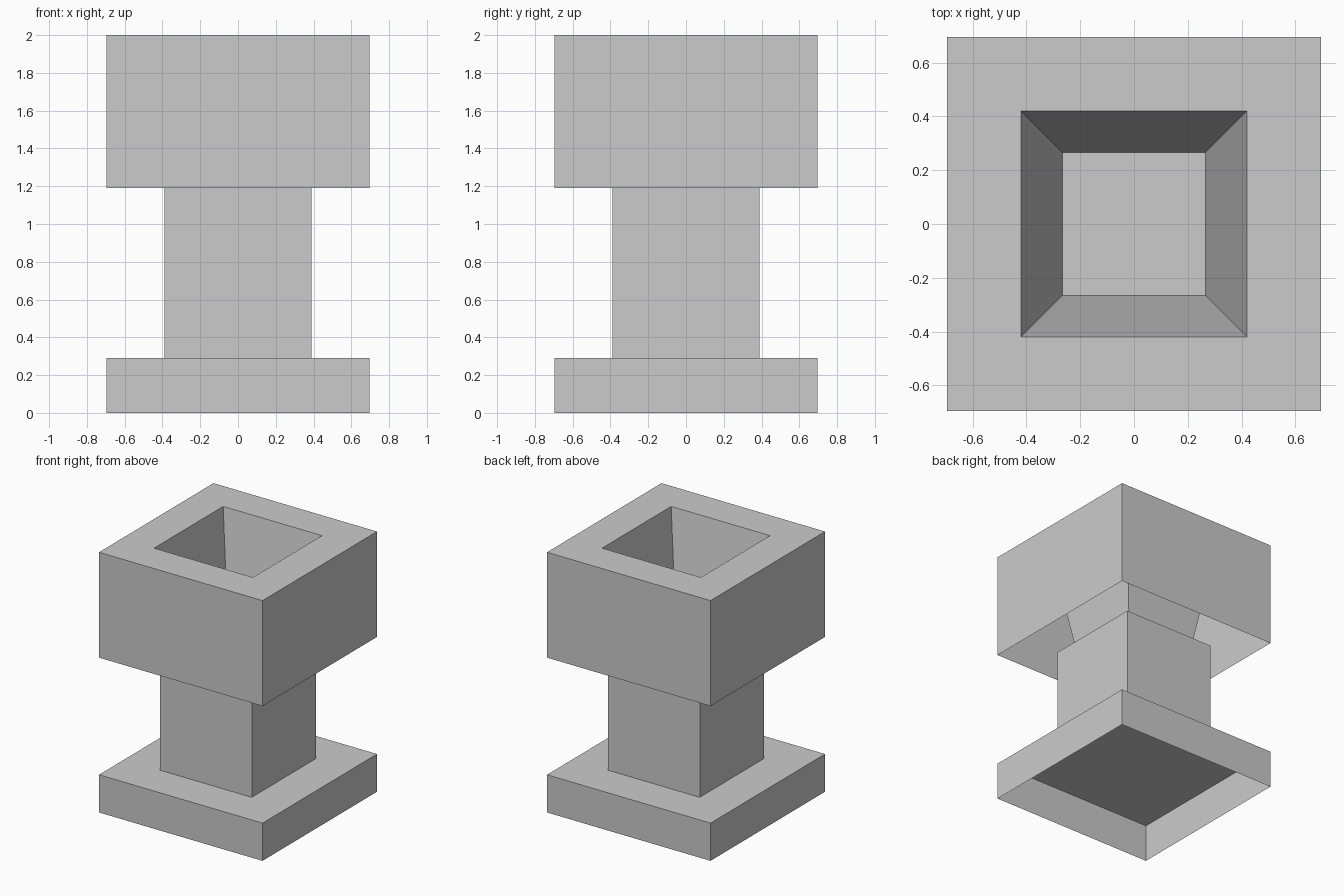
import bpy
import bmesh

if "Cube" in bpy.data.objects:
    bpy.data.objects.remove(bpy.data.objects["Cube"])

W = 0.695           # half width of base and head
COL = 0.39          # half width of column
RIM, FLOOR = 0.42, 0.266   # half widths of the pocket, top and bottom
Z_BASE, Z_HEAD, Z_TOP, Z_POCKET = 0.29, 1.19, 2.0, 1.02


def ring(bm, half, z):
    return [bm.verts.new((sx * half, sy * half, z))
            for sx, sy in ((-1, -1), (1, -1), (1, 1), (-1, 1))]


def square_shell(name, sections, cap_end):
    """Join square (half width, z) sections in order; optionally close the last."""
    bm = bmesh.new()
    rings = [ring(bm, h, z) for h, z in sections]
    for a, b in zip(rings, rings[1:]):
        for i in range(4):
            j = (i + 1) % 4
            bm.faces.new((a[i], a[j], b[j], b[i]))
    if cap_end:
        bm.faces.new(rings[-1])
    mesh = bpy.data.meshes.new(name)
    bm.to_mesh(mesh)
    bm.free()
    obj = bpy.data.objects.new(name, mesh)
    bpy.context.collection.objects.link(obj)
    return obj


# Base slab, open underneath
square_shell("base", [(W, 0), (W, Z_BASE)], True)

# Column, open at both ends
square_shell("column", [(COL, Z_BASE), (COL, Z_HEAD)], False)

# Head, open underneath, with a tapered pocket sunk through it
square_shell("head", [(W, Z_HEAD), (W, Z_TOP), (RIM, Z_TOP), (FLOOR, Z_POCKET)], True)
